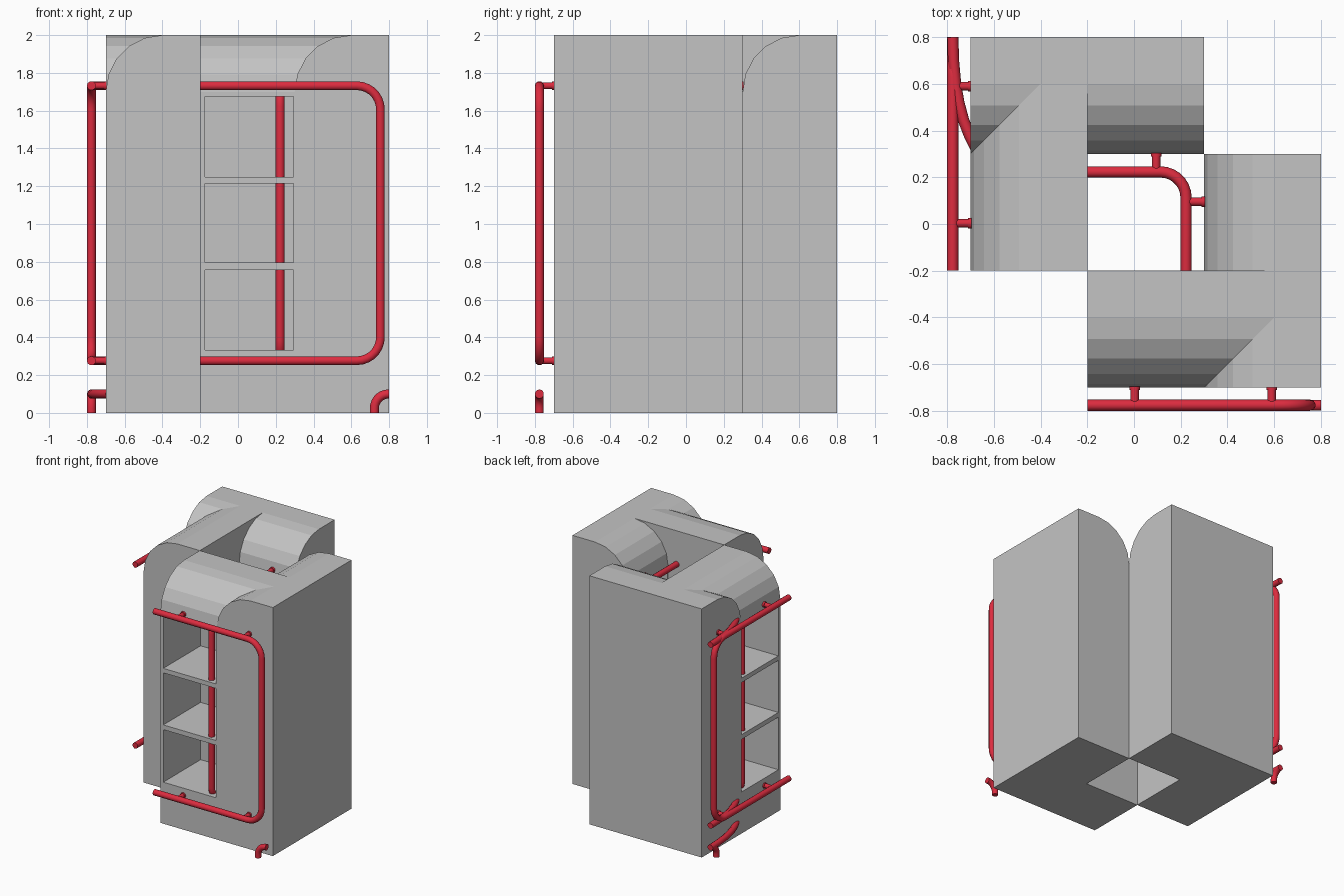
import bpy, bmesh, math
from mathutils import Vector

if "Cube" in bpy.data.objects:
    bpy.data.objects.remove(bpy.data.objects["Cube"])


def material(name, rgb):
    m = bpy.data.materials.new(name)
    m.diffuse_color = (*rgb, 1)
    m.use_nodes = True
    m.node_tree.nodes["Principled BSDF"].inputs["Base Color"].default_value = m.diffuse_color
    return m


GREY = material("wall_grey", (0.55, 0.55, 0.55))
RED = material("rail_red", (0.72, 0.025, 0.05))
TOP, LOW, R = 1.732, 0.276, 0.024      # rail heights and tube radius


def select(ob):
    bpy.ops.object.select_all(action='DESELECT')
    ob.select_set(True)
    bpy.context.view_layer.objects.active = ob


def flip(p, swap):
    # the whole model mirrors across the x = y diagonal
    return Vector((p[1], p[0], p[2])) if swap else Vector(p)


def prism(name, outline, a0, a1, swap):
    # outline of (y, z) points stretched along x from a0 to a1
    bm = bmesh.new()
    ends = [[bm.verts.new(flip((a, y, z), swap)) for y, z in outline] for a in (a0, a1)]
    n = len(outline)
    bm.faces.new(ends[0])
    bm.faces.new(ends[1][::-1])
    for i in range(n):
        j = (i + 1) % n
        bm.faces.new((ends[0][j], ends[0][i], ends[1][i], ends[1][j]))
    bmesh.ops.recalc_face_normals(bm, faces=bm.faces)
    me = bpy.data.meshes.new(name)
    bm.to_mesh(me)
    bm.free()
    ob = bpy.data.objects.new(name, me)
    bpy.context.collection.objects.link(ob)
    me.materials.append(GREY)
    return ob


def block(name, a0, a1, front, w0, w1, swap):
    # wall block with a rounded front top edge and three shelf recesses
    arc = [(front + 0.3 * (1 - math.cos(math.radians(18 * i))),
            1.7 + 0.3 * math.sin(math.radians(18 * i))) for i in range(6)]
    ob = prism(name, [(front, 0)] + arc + [(front + 0.5, 2), (front + 0.5, 0)], a0, a1, swap)
    for z0, z1 in ((0.334, 0.757), (0.795, 1.214), (1.25, 1.675)):
        y0, y1 = front - 0.1, front + 0.475
        cut = prism("recess_cutter", [(y0, z0), (y0, z1), (y1, z1), (y1, z0)], w0, w1, swap)
        cut.hide_render = True
        mod = ob.modifiers.new("recess", 'BOOLEAN')
        mod.operation, mod.solver, mod.object = 'DIFFERENCE', 'EXACT', cut
        select(ob)
        bpy.ops.object.modifier_apply(modifier=mod.name)
        bpy.data.objects.remove(cut)


def rounded(pts, r):
    # replace right-angled corners by arcs
    pts = [Vector(p) for p in pts]
    out = [pts[0]]
    for p, c, q in zip(pts, pts[1:], pts[2:]):
        a, b = (p - c).normalized(), (q - c).normalized()
        mid = c + r * (a + b)
        for i in range(8):
            t = math.pi / 2 * i / 7
            out.append(mid - r * (b * math.cos(t) + a * math.sin(t)))
    return out + [pts[-1]]


def tube(name, pts, swap=False, radius=R, cyclic=False):
    cu = bpy.data.curves.new(name, 'CURVE')
    cu.dimensions = '3D'
    cu.bevel_depth = radius
    cu.bevel_resolution = 3
    cu.use_fill_caps = True
    sp = cu.splines.new('POLY')
    sp.points.add(len(pts) - 1)
    for s, p in zip(sp.points, pts):
        s.co = (*flip(p, swap), 1)
    sp.use_cyclic_u = cyclic
    ob = bpy.data.objects.new(name, cu)
    bpy.context.collection.objects.link(ob)
    cu.materials.append(RED)
    select(ob)
    bpy.ops.object.convert(target='MESH')
    bpy.ops.object.shade_smooth_by_angle(angle=math.radians(50))


for swap, side in ((False, "front"), (True, "left")):
    # two overlapping blocks make each L-shaped half
    block(side + "_outer_block", -0.2, 0.8, -0.7, -0.175, 0.295, swap)
    block(side + "_inner_block", -0.7, 0.3, 0.3, -0.195, 0.275, swap)

    # outer U-shaped rail and the short bend near the ground
    y = -0.776
    tube(side + "_rail", rounded([(-0.2, y, TOP), (0.754, y, TOP),
                                  (0.754, y, LOW), (-0.2, y, LOW)], 0.125), swap)
    tube(side + "_ground_bend", rounded([(0.722, y, 0), (0.722, y, 0.1), (0.8, y, 0.1)], 0.075), swap)

    # standoffs with small wall flanges
    for x, wall in ((0.003, -0.7), (0.59, -0.7), (0.095, 0.3)):
        for z in (TOP, LOW):
            tube(side + "_standoff", [(x, wall - 0.076, z), (x, wall + 0.005, z)], swap, 0.018)
            tube(side + "_flange", [(x, wall - 0.01, z), (x, wall + 0.005, z)], swap, 0.023)

# curved rail ends running into the left wall
for z in (TOP, LOW, 0.1):
    tube("left_curved_end", [(-0.776, 0.8, z), (-0.773, 0.7, z), (-0.764, 0.6, z), (-0.75, 0.52, z),
                             (-0.73, 0.445, z), (-0.705, 0.38, z), (-0.68, 0.33, z)])

# closed rail around the inner shaft, its posts standing inside the recesses
c, e = 0.223, -0.654
loop = rounded([(e, c, 1), (e, c, TOP), (c, c, TOP), (c, e, TOP),
                (c, e, LOW), (c, c, LOW), (e, c, LOW), (e, c, 1)], 0.11)
tube("inner_rail", loop[:-1], cyclic=True)
